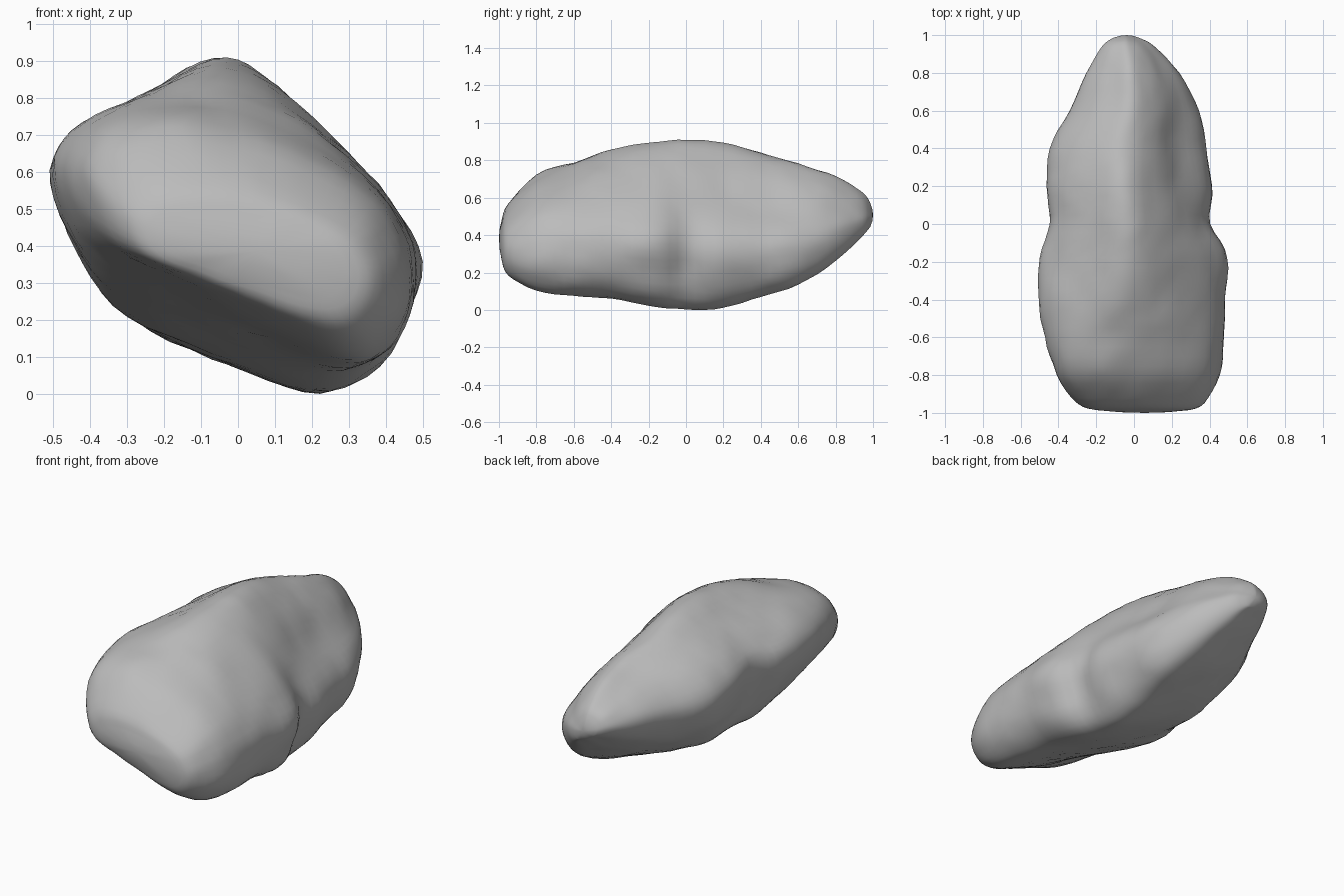
import bpy
import bmesh
import math
from mathutils import Vector, noise

cube = bpy.data.objects.get("Cube")
if cube:
    bpy.data.objects.remove(cube, do_unlink=True)

# Slanted cross-section outlines (x, z), clockwise from the high side corner
FRONT = [(-.4, .58), (-.33, .69), (-.18, .73), (-.02, .705), (.18, .635), (.36, .52),
         (.44, .36), (.43, .2), (.32, .1), (.11, .17), (-.16, .305), (-.35, .42)]
MIDDLE = [(-.5, .61), (-.41, .74), (-.23, .845), (-.04, .92), (.14, .81), (.36, .57),
          (.48, .35), (.42, .12), (.25, 0), (-.02, .075), (-.31, .2), (-.44, .39)]
BACK = [(-.34, .54), (-.27, .67), (-.12, .76), (0, .79), (.13, .69), (.25, .53),
        (.34, .38), (.32, .22), (.22, .14), (.04, .19), (-.14, .28), (-.28, .39)]

# Length stations: y, x low, x high, z low, z high
STATIONS = [(-.985, -.2, .3, .27, .49), (-.95, -.3, .37, .19, .58), (-.8, -.41, .45, .11, .73),
            (-.6, -.47, .48, .08, .8), (-.4, -.505, .487, .065, .865), (-.18, -.5, .5, .03, .9),
            (0, -.445, .435, .01, .92), (.2, -.46, .41, .02, .9), (.4, -.445, .38, .08, .85),
            (.6, -.34, .34, .14, .79), (.8, -.25, .24, .27, .72), (.94, -.17, .11, .4, .64),
            (.985, -.11, .03, .45, .58)]

# Worn hollows: centre, radii, depth
HOLLOWS = [((.44, .01, .28), (.2, .11, .3), .04), ((.47, -.14, .22), (.2, .18, .12), .02),
           ((.27, .32, .6), (.16, .3, .16), .028)]

AROUND, STEPS = 5, 4


def spline(a, b, c, d, t):
    """Smooth curve through b and c."""
    return [q + .5 * t * (r - p + t * (2 * p - 5 * q + 4 * r - s + t * (3 * (q - r) + s - p)))
            for p, q, r, s in zip(a, b, c, d)]


def blend_outline(y):
    """Mix the three outlines along the length."""
    if y < 0:
        a, b, t = FRONT, MIDDLE, (y + .83) / .7
    else:
        a, b, t = MIDDLE, BACK, y / .6
    t = min(max(t, 0), 1)
    t = t * t * (3 - 2 * t)
    return [Vector(p).lerp(Vector(q), t) for p, q in zip(a, b)]


def section(station):
    """One closed ring fitted to its station box."""
    y, x0, x1, z0, z1 = station
    pts = blend_outline(y)
    n = len(pts)
    ring = [spline(pts[i - 1], pts[i], pts[(i + 1) % n], pts[(i + 2) % n], k / AROUND)
            for i in range(n) for k in range(AROUND)]
    xs, zs = [p[0] for p in ring], [p[1] for p in ring]
    fit = lambda v, vals, lo, hi: lo + (hi - lo) * (v - min(vals)) / (max(vals) - min(vals))
    return [Vector((fit(px, xs, x0, x1), y, fit(pz, zs, z0, z1))) for px, pz in ring]


def weather(p, centre):
    """Press in the hollows and add gentle lumps."""
    inward = (centre - p).normalized()
    push = .008 * noise.noise(p * 5) + .005 * noise.noise(p * 13)
    for c, r, depth in HOLLOWS:
        d = sum(((p[i] - c[i]) / r[i]) ** 2 for i in range(3))
        push += depth * math.exp(-d * 1.5)
    return p + inward * push


# Stone body lofted from front to back
stations = []
last = len(STATIONS) - 1
for i in range(last):
    four = [STATIONS[min(max(i + k, 0), last)] for k in (-1, 0, 1, 2)]
    stations += [spline(*four, k / STEPS) for k in range(STEPS)]
stations.append(STATIONS[last])

bm = bmesh.new()
rings = []
for s in stations:
    pts = section(s)
    centre = Vector(((s[1] + s[2]) / 2, s[0], (s[3] + s[4]) / 2))
    rings.append([bm.verts.new(weather(p, centre)) for p in pts])
for a, b in zip(rings, rings[1:]):
    for i in range(len(a)):
        j = (i + 1) % len(a)
        bm.faces.new((a[i], a[j], b[j], b[i]))

# Rounded closing at both ends
for ring, y in ((rings[0], -1.0), (rings[-1], 1.0)):
    mid = sum((v.co for v in ring), Vector()) / len(ring)
    tip = bm.verts.new((mid.x, y, mid.z))
    inner = [bm.verts.new(v.co.lerp(mid, .5)) for v in ring]
    for v in inner:
        v.co.y += (y - v.co.y) * .75
    for i in range(len(ring)):
        j = (i + 1) % len(ring)
        bm.faces.new((ring[i], ring[j], inner[j], inner[i]))
        bm.faces.new((inner[i], inner[j], tip))
bmesh.ops.recalc_face_normals(bm, faces=bm.faces)

# Rest the stone on the ground
low = min(v.co.z for v in bm.verts)
bmesh.ops.translate(bm, verts=bm.verts, vec=(0, 0, -low))

mesh = bpy.data.meshes.new("stone")
bm.to_mesh(mesh)
bm.free()
stone = bpy.data.objects.new("stone", mesh)
bpy.context.collection.objects.link(stone)

grey = bpy.data.materials.new("stone_grey")
grey.use_nodes = True
colour = (.5, .5, .5, 1)
grey.diffuse_color = colour
grey.node_tree.nodes["Principled BSDF"].inputs["Base Color"].default_value = colour
mesh.materials.append(grey)

bpy.ops.object.select_all(action='DESELECT')
stone.select_set(True)
bpy.context.view_layer.objects.active = stone
bpy.ops.object.shade_smooth_by_angle(angle=math.radians(50))
